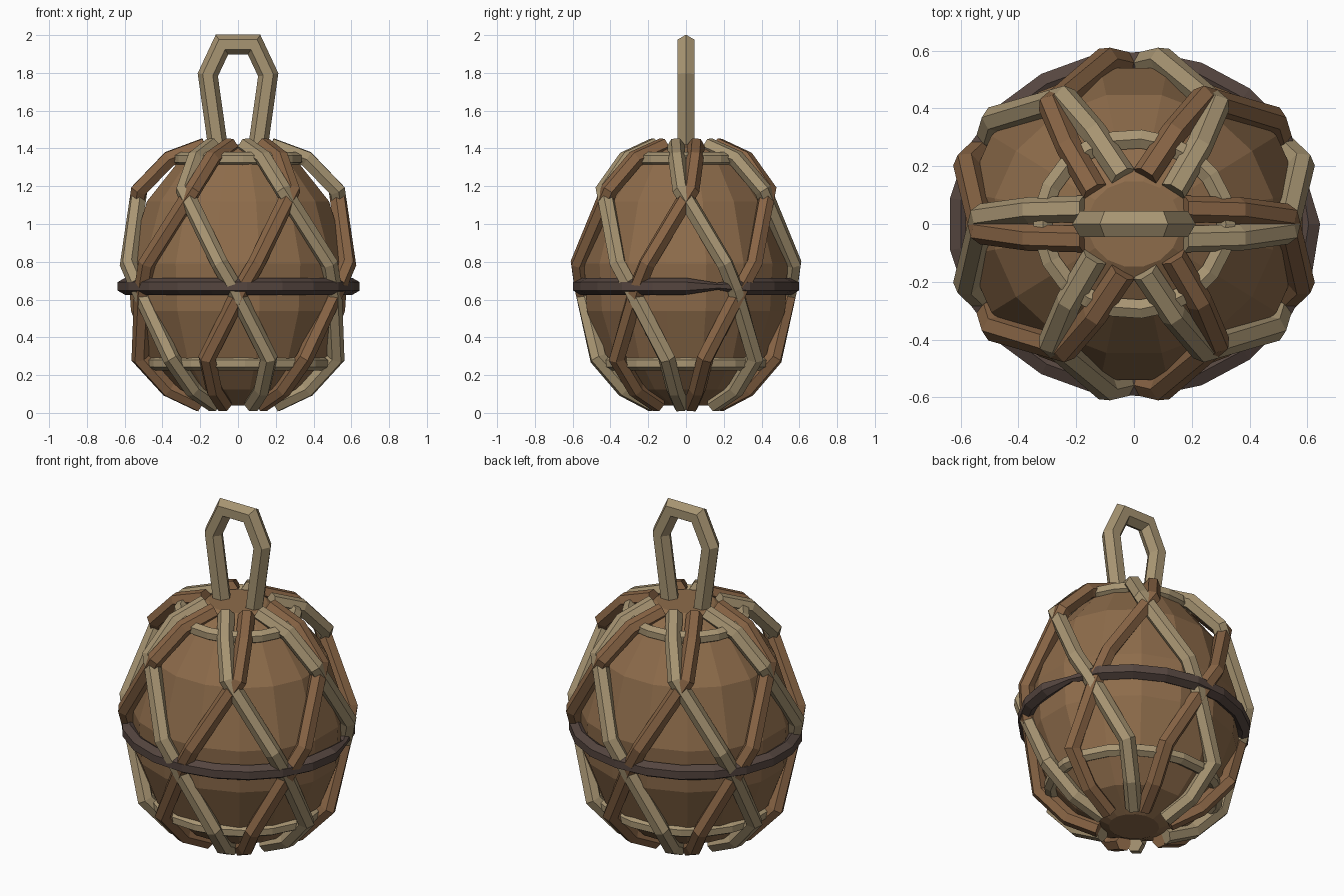
import bpy, bmesh
from math import radians, sin, cos, pi
from mathutils import Vector

cube = bpy.data.objects.get("Cube")
if cube:
    bpy.data.objects.remove(cube, do_unlink=True)

WIDE = 1.08  # the whole body is slightly wider than deep


def material(name, rgb):
    m = bpy.data.materials.new(name)
    m.use_nodes = True
    m.diffuse_color = (*rgb, 1)
    m.node_tree.nodes["Principled BSDF"].inputs["Base Color"].default_value = (*rgb, 1)
    return m


wood = material("shell brown", (0.27, 0.15, 0.07))
brown = material("brown cord", (0.25, 0.13, 0.06))
tan = material("tan rope", (0.39, 0.30, 0.17))
dark = material("dark band", (0.09, 0.06, 0.05))


def finish(bm, name, mat):
    bmesh.ops.recalc_face_normals(bm, faces=bm.faces)
    mesh = bpy.data.meshes.new(name)
    bm.to_mesh(mesh)
    bm.free()
    mesh.materials.append(mat)
    ob = bpy.data.objects.new(name, mesh)
    bpy.context.collection.objects.link(ob)
    return ob


def polar(deg, r, z):
    a = radians(deg)
    return Vector((WIDE * r * cos(a), r * sin(a), z))


def skin(bm, rings, closed=False):
    n = len(rings[0])
    for k in range(len(rings) - (0 if closed else 1)):
        a, b = rings[k], rings[(k + 1) % len(rings)]
        for i in range(n):
            j = (i + 1) % n
            bm.faces.new((a[i], a[j], b[j], b[i]))
    if not closed:
        bm.faces.new(rings[0])
        bm.faces.new(rings[-1])


def tube(bm, pts, r, centre, closed=False, turn=0.0, sizes=None):
    """Six-sided mitred tube whose section is oriented away from centre."""
    rings = []
    n = len(pts)
    for k, p in enumerate(pts):
        before = pts[k - 1] if k or closed else None
        after = pts[(k + 1) % n] if k < n - 1 or closed else None
        d1 = (p - before).normalized() if before else (after - p).normalized()
        d2 = (after - p).normalized() if after else d1
        t = (d1 + d2).normalized()
        out = p - centre
        out = (out - t * out.dot(t)).normalized()
        side = t.cross(out)
        bend = d2 - d1
        bend = bend.normalized() if bend.length > 0.01 else Vector()
        miter = 1 / max(t.dot(d1), 0.6) - 1
        size = r * (sizes[k] if sizes else 1)
        ring = []
        for i in range(6):
            a = turn + i * pi / 3
            off = size * (out * cos(a) + side * sin(a))
            off += bend * off.dot(bend) * miter
            ring.append(bm.verts.new(p + off))
        rings.append(ring)
    skin(bm, rings, closed)


# Faceted shell
profile = [(0.13, 0.04), (0.30, 0.125), (0.445, 0.29), (0.535, 0.54), (0.55, 0.79),
           (0.455, 1.12), (0.29, 1.34), (0.15, 1.42)]
bm = bmesh.new()
skin(bm, [[bm.verts.new(polar((i + 0.5) * 22.5, r, z)) for i in range(16)]
          for r, z in profile])
finish(bm, "shell", wood)

# Net: six cords winding each way, crossing at the nodes
middle = Vector((0, 0, 0.72))
path = [(-18, 0.17, 1.415), (-8, 0.34, 1.345), (-3, 0.485, 1.18), (21, 0.575, 0.79),
        (28, 0.55, 0.66), (48, 0.49, 0.29), (50, 0.345, 0.125), (52, 0.185, 0.045)]
for name, mat, way in (("net_tan_cords", tan, 1), ("net_brown_cords", brown, -1)):
    bm = bmesh.new()
    for k in range(6):
        tube(bm, [polar(60 * k + way * a, r, z) for a, r, z in path], 0.046, middle,
             turn=pi / 6)
    finish(bm, name, mat)


# Rope rings and the dark waist band
def hoop(name, mat, radius, z, thick, pinch=None):
    bm = bmesh.new()
    count = 21
    pts = [polar(360 * i / count, radius, z) for i in range(count)]
    sizes = [0.4 if i == pinch else 1 for i in range(count)]
    tube(bm, pts, thick, Vector((0, 0, z)), True, pi / 6, sizes)
    finish(bm, name, mat)


hoop("upper_ring", tan, 0.295, 1.345, 0.037)
hoop("lower_ring", tan, 0.43, 0.262, 0.037)
hoop("waist_band", dark, 0.56, 0.67, 0.045, pinch=1)

# Hanging loop
half = [(0.105, 1.40), (0.16, 1.79), (0.085, 1.95)]
pts = [Vector((-x, 0, z)) for x, z in half] + [Vector((x, 0, z)) for x, z in reversed(half)]
bm = bmesh.new()
tube(bm, pts, 0.052, Vector((0, 0, 1.7)))
finish(bm, "hanging_loop", tan)
